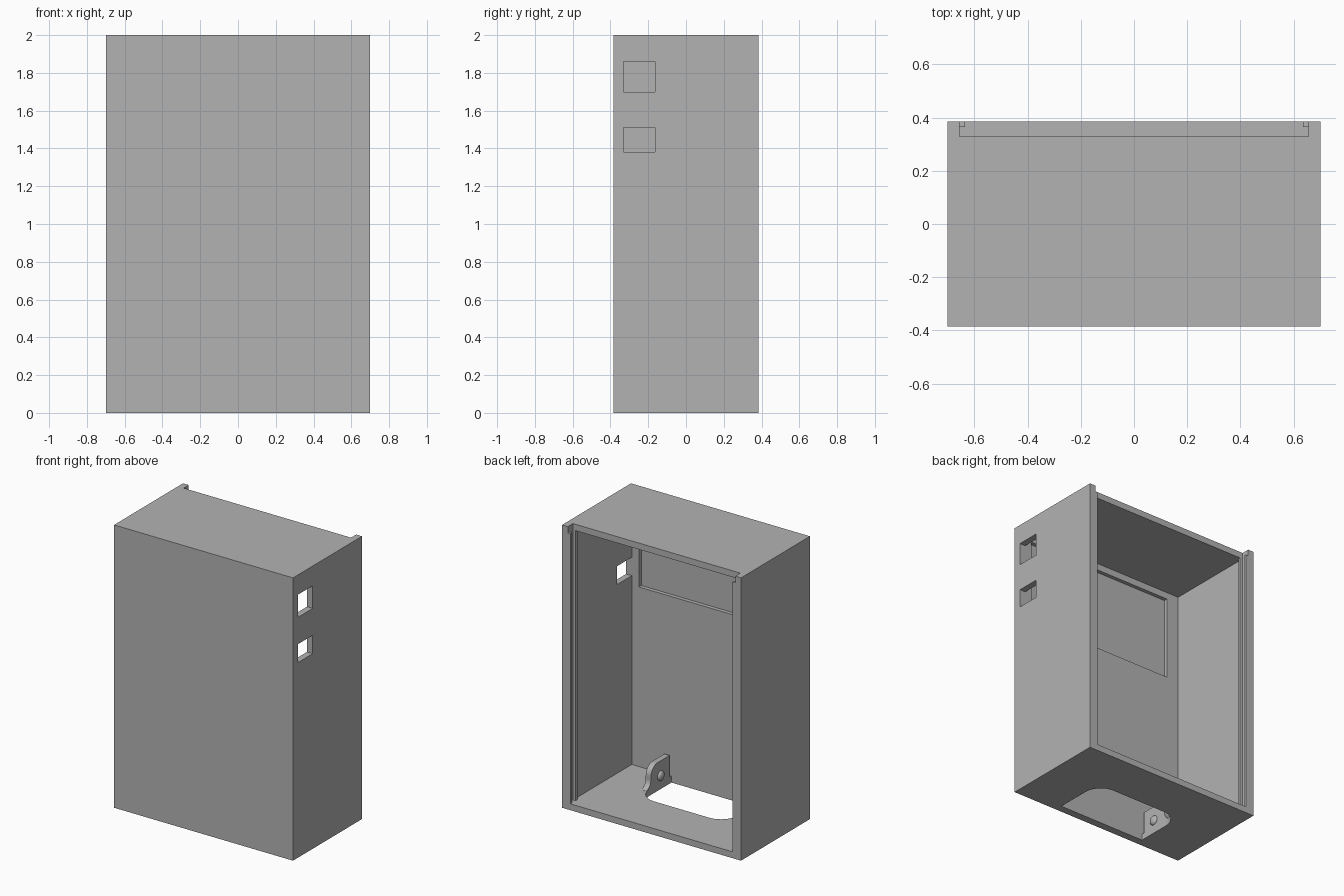
import bpy, bmesh, math
from mathutils import Matrix

if "Cube" in bpy.data.objects:
    bpy.data.objects.remove(bpy.data.objects["Cube"], do_unlink=True)

grey = bpy.data.materials.new("plain grey")
grey.use_nodes = True
grey.diffuse_color = (0.45, 0.45, 0.45, 1)
grey.node_tree.nodes["Principled BSDF"].inputs["Base Color"].default_value = grey.diffuse_color

W, D, H = 0.70, 0.385, 2.0          # half width, half depth, height
IN_X, IN_Y, FLOOR, CEIL = 0.655, -0.33, 0.045, 1.955
SLOT_Y, LIP_X = 0.328, 0.635        # lid slot


def finish(name, bm):
    bmesh.ops.recalc_face_normals(bm, faces=bm.faces)
    mesh = bpy.data.meshes.new(name)
    bm.to_mesh(mesh)
    bm.free()
    mesh.materials.append(grey)
    obj = bpy.data.objects.new(name, mesh)
    bpy.context.collection.objects.link(obj)
    return obj


def box(name, x, y, z):
    bm = bmesh.new()
    bmesh.ops.create_cube(bm, size=1)
    for v in bm.verts:
        for i, (lo, hi) in enumerate((x, y, z)):
            v.co[i] = hi if v.co[i] > 0 else lo
    return finish(name, bm)


def prism(name, points, axis, lo, hi):
    """Extrude a 2D outline along axis 0 (points are y, z) or 2 (points are x, y)."""
    bm = bmesh.new()
    verts = [bm.verts.new((lo, a, b) if axis == 0 else (a, b, lo)) for a, b in points]
    face = bm.faces.new(verts)
    out = bmesh.ops.extrude_face_region(bm, geom=[face])
    for v in out["geom"]:
        if isinstance(v, bmesh.types.BMVert):
            v.co[axis] = hi
    return finish(name, bm)


def arc(cx, cy, r, start, end, steps=10):
    return [(cx + r * math.cos(math.radians(start + (end - start) * i / steps)),
             cy + r * math.sin(math.radians(start + (end - start) * i / steps)))
            for i in range(steps + 1)]


def cut(target, cutter):
    mod = target.modifiers.new(cutter.name, "BOOLEAN")
    mod.operation, mod.solver, mod.object = "DIFFERENCE", "EXACT", cutter
    bpy.context.view_layer.objects.active = target
    bpy.ops.object.modifier_apply(modifier=mod.name)
    bpy.data.objects.remove(cutter, do_unlink=True)


# Case: open at the back, with a lid slot running out through the top
case = box("case", (-W, W), (-D, D), (0, H))
cut(case, box("cavity", (-IN_X, IN_X), (IN_Y, D + 0.1), (FLOOR, CEIL)))
cut(case, box("lid_slot", (-IN_X, IN_X), (SLOT_Y, D + 0.1), (FLOOR + 0.1, H + 0.1)))

# Shallow recess inside the front wall
cut(case, box("recess", (-0.56, 0.60), (IN_Y - 0.027, 0), (1.315, 1.907)))

# Two square ports in one side
for z in ((1.70, 1.86), (1.38, 1.51)):
    cut(case, box("port", (IN_X - 0.1, W + 0.1), (IN_Y, -0.165), z))

# Floor opening with rounded back corners
OPEN_X, OPEN_Y, R = 0.345, 0.047, 0.13
outline = [(-OPEN_X, IN_Y), (OPEN_X, IN_Y)]
outline += arc(OPEN_X - R, OPEN_Y - R, R, 0, 90)
outline += arc(R - OPEN_X, OPEN_Y - R, R, 90, 180)
cut(case, prism("floor_opening", outline, 2, -0.1, FLOOR + 0.05))

# Tab outline: rounded top, flared foot
tab_outline = [(-0.05, FLOOR), (IN_Y + 0.02, FLOOR), (IN_Y + 0.02, 0.20)]
tab_outline += arc(-0.175, 0.125, 0.075, 90, 0)[0:]
tab_outline += arc(-0.04, 0.105, 0.06, 180, 260, 6)

for side, s in (("left", 1), ("right", -1)):
    def span(a, b):
        return tuple(sorted((s * a, s * b)))
    # Lid rails
    box(side + "_lid_lip", span(LIP_X, IN_X), (0.365, D), (FLOOR, CEIL))
    box(side + "_lid_ledge", span(LIP_X, IN_X), (SLOT_Y - 0.02, SLOT_Y), (FLOOR, CEIL))
    # Snap tab with a round bump facing inwards
    prism(side + "_tab", tab_outline, 0, *span(OPEN_X, OPEN_X + 0.04))
    bm = bmesh.new()
    bmesh.ops.create_uvsphere(bm, u_segments=24, v_segments=12, radius=0.034)
    bmesh.ops.transform(bm, verts=bm.verts,
                        matrix=Matrix.Translation((s * OPEN_X, -0.208, 0.095))
                        @ Matrix.Diagonal((0.6, 1, 1, 1)))
    bump = finish(side + "_tab_bump", bm)
    for p in bump.data.polygons:
        p.use_smooth = True
